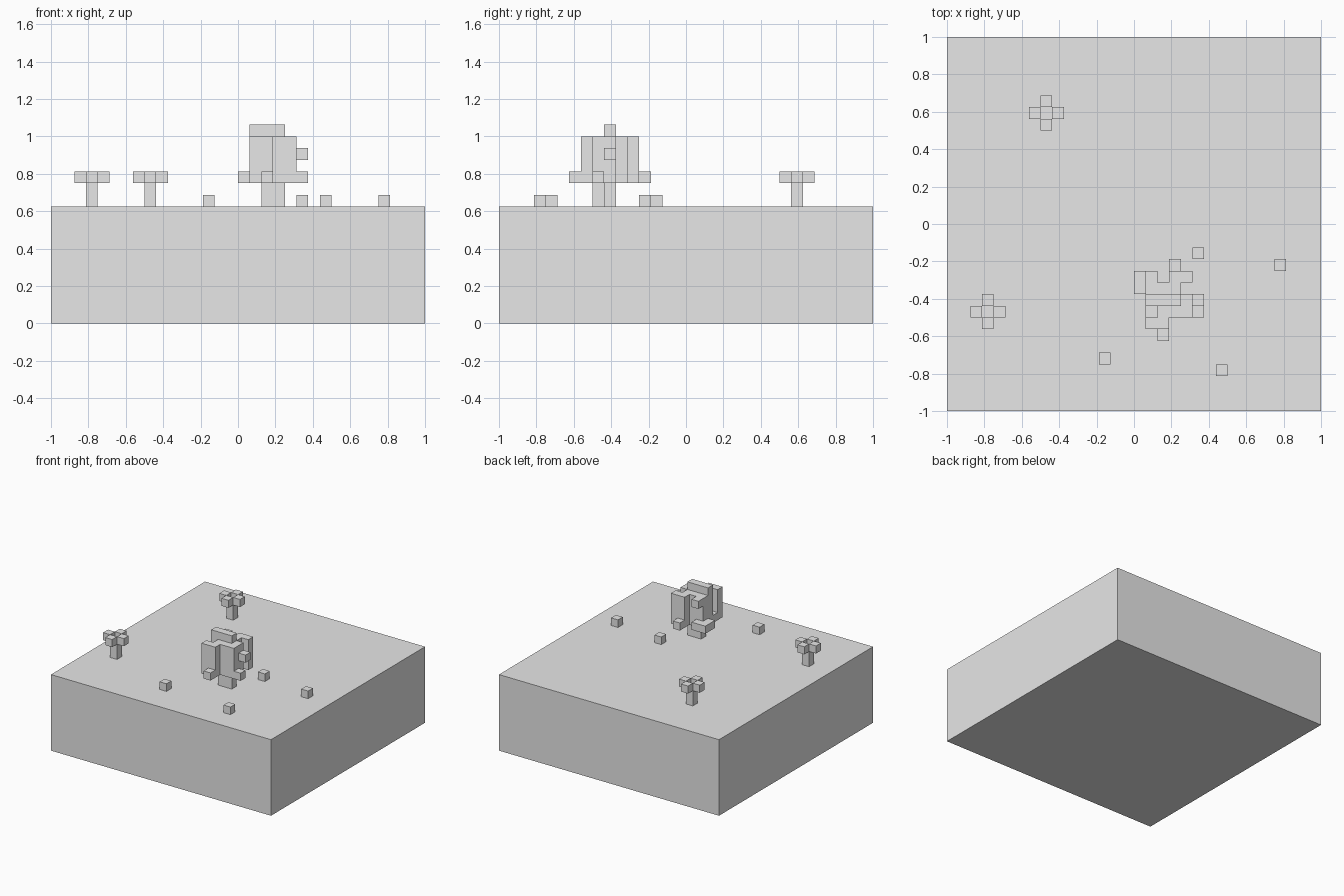
import bpy, bmesh
from mathutils import Vector

cube = bpy.data.objects.get("Cube")
if cube:
    bpy.data.objects.remove(cube, do_unlink=True)

UNIT = 2 / 32          # edge of one block
GROUND = 10            # ground height in blocks

stone = bpy.data.materials.new("light grey")
stone.use_nodes = True
stone.diffuse_color = (0.8, 0.8, 0.8, 1)
stone.node_tree.nodes["Principled BSDF"].inputs["Base Color"].default_value = (0.8, 0.8, 0.8, 1)


def span(x, y, z):
    """Block cells filling inclusive ranges; a plain number is one cell."""
    xs, ys, zs = [range(r[0], r[1] + 1) if isinstance(r, tuple) else (r,) for r in (x, y, z)]
    return {(i, j, k) for i in xs for j in ys for k in zs}


def build(name, cells):
    """Skin the outside of a set of cells and merge its flat faces."""
    bm = bmesh.new()
    for cell in cells:
        for axis in range(3):
            for side in (-1, 1):
                near = list(cell)
                near[axis] += side
                if tuple(near) in cells:
                    continue
                n, u, v = Vector(), Vector(), Vector()
                n[axis] = side
                u[(axis + 1) % 3] = 1
                v[(axis + 2) % 3] = side
                mid = Vector(cell) + Vector((0.5, 0.5, 0.5)) + n / 2
                ring = [mid + (a * u + b * v) / 2 for a, b in ((-1, -1), (1, -1), (1, 1), (-1, 1))]
                bm.faces.new([bm.verts.new(p * UNIT - Vector((1, 1, 0))) for p in ring])
    bmesh.ops.remove_doubles(bm, verts=bm.verts, dist=UNIT / 100)
    bmesh.ops.dissolve_limit(bm, angle_limit=0.01, verts=bm.verts, edges=bm.edges)
    mesh = bpy.data.meshes.new(name)
    bm.to_mesh(mesh)
    bm.free()
    mesh.materials.append(stone)
    obj = bpy.data.objects.new(name, mesh)
    bpy.context.collection.objects.link(obj)
    return obj


# Ground slab
bpy.ops.mesh.primitive_cube_add(size=2, location=(0, 0, GROUND * UNIT / 2))
ground = bpy.context.object
ground.name = "ground"
ground.scale.z = GROUND * UNIT / 2
ground.data.materials.append(stone)

# Small palms: two-block trunk with four leaves around an open centre
for n, (x, y) in enumerate(((3, 8), (8, 25)), 1):
    build(f"palm_trunk_{n}", span(x, y, (GROUND, GROUND + 1)))
    leaves = {(x + dx, y + dy, GROUND + 2) for dx, dy in ((1, 0), (-1, 0), (0, 1), (0, -1))}
    build(f"palm_leaves_{n}", leaves)

# Loose stones
for n, (x, y) in enumerate(((13, 4), (23, 3), (28, 12), (21, 13)), 1):
    build(f"stone_{n}", {(x, y, GROUND)})

# Big tree trunk
build("tree_trunk", span((18, 19), 9, (GROUND, GROUND + 1)))

# Big tree crown: rows of full height, front to back
low, high = GROUND + 2, GROUND + 5
crown = set()
for y, x in ((7, (17, 18)), (8, (18, 20)), (9, (17, 20)), (10, (17, 19)), (11, (19, 20))):
    crown |= span(x, y, (low, high))
# Low leaves around the foot of the crown
for x, y in ((17, 8), (16, (10, 11)), (17, 11), (18, 6), (21, 8), (19, 12)):
    crown |= span(x, y, low)
# Side leaf, back leaf and top ridge
crown |= span(21, 9, low + 2) | span(17, 11, high) | span((17, 19), 9, high + 1)
build("tree_crown", crown)
